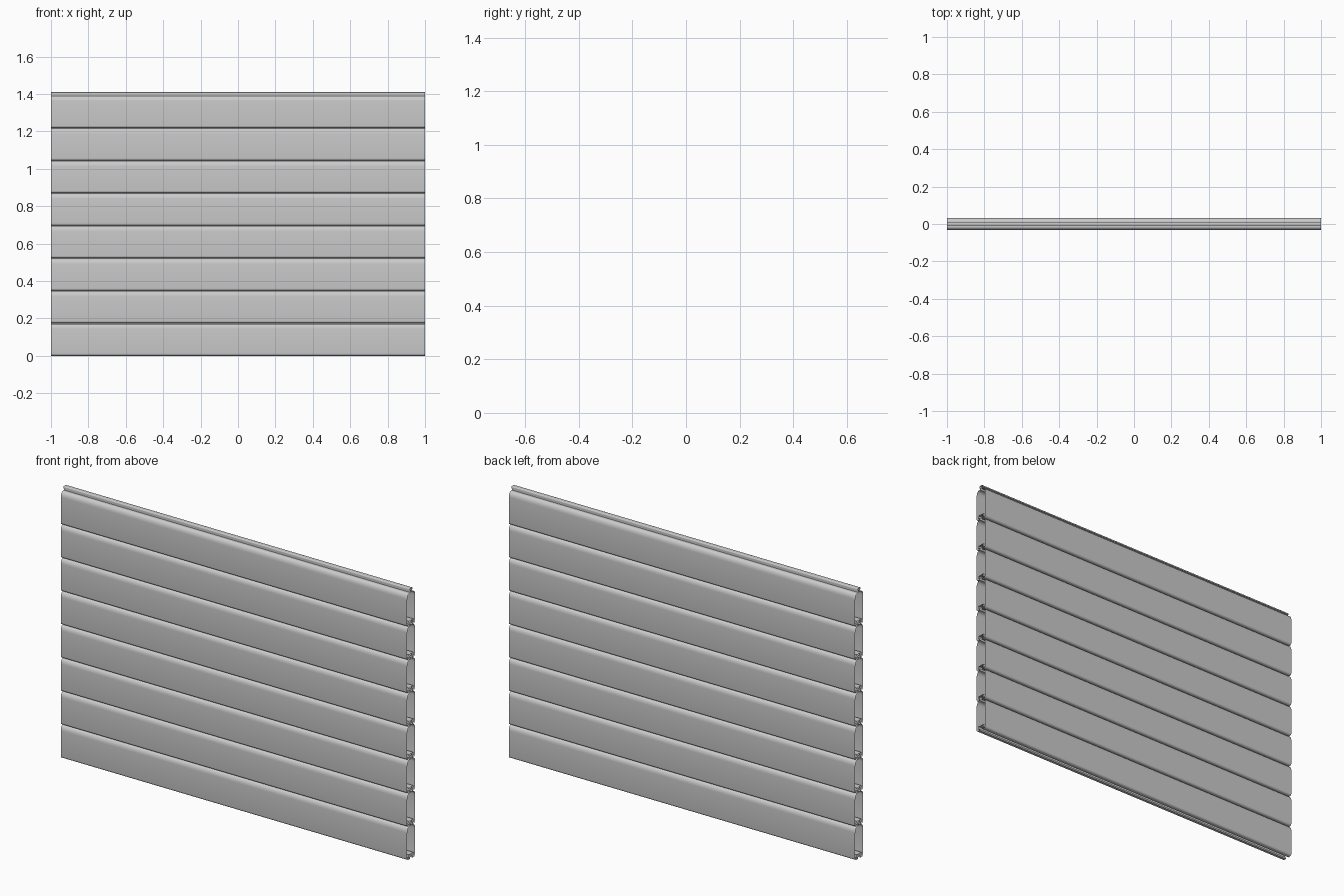
import bpy, bmesh, math

if "Cube" in bpy.data.objects:
    bpy.data.objects.remove(bpy.data.objects["Cube"])

HALF_LEN, PITCH, COUNT = 1.0, 0.174, 8


def arc(cy, cz, ry, rz, a0, a1, n):
    """Points on an elliptical arc, angles in degrees."""
    return [(cy + ry * math.cos(math.radians(a0 + (a1 - a0) * i / n)),
             cz + rz * math.sin(math.radians(a0 + (a1 - a0) * i / n)))
            for i in range(n + 1)]


# Half cross-section (y, z), from the channel roof round to the tongue top
half = [(0.018, 0.025), (0.018, 0.009), (0.010, 0.009), (0.010, 0.0)]
half += arc(0.021, 0.012, 0.012, 0.012, -90, 0, 5)       # rounded bottom edge
half += arc(0.015, 0.143, 0.018, 0.028, 0, 90, 8)        # rounded shoulder
half += [(0.007, 0.171), (0.007, 0.183), (0.012, 0.183)] # neck of the tongue
half += arc(0.008, 0.188, 0.004, 0.004, 0, 90, 3)        # tongue head
profile = half + [(-y, z) for y, z in reversed(half)]

# Open-ended hollow slat: the section swept along x without caps
bm = bmesh.new()
left = [bm.verts.new((-HALF_LEN, y, z)) for y, z in profile]
right = [bm.verts.new((HALF_LEN, y, z)) for y, z in profile]
n = len(profile)
for i in range(n):
    j = (i + 1) % n
    bm.faces.new((left[i], left[j], right[j], right[i]))
bm.normal_update()
# the shoulder must face outwards
side = max(bm.faces, key=lambda f: f.calc_area() if f.calc_center_median().y > 0.03 else 0)
if side.normal.y < 0:
    bmesh.ops.reverse_faces(bm, faces=bm.faces[:])
mesh = bpy.data.meshes.new("slat")
bm.to_mesh(mesh)
bm.free()

# Stack of interlocking slats
for k in range(COUNT):
    slat = bpy.data.objects.new(f"slat_{k + 1}", mesh)
    slat.location.z = k * PITCH
    bpy.context.collection.objects.link(slat)
    slat.select_set(True)
    bpy.context.view_layer.objects.active = slat
bpy.ops.object.shade_smooth_by_angle(angle=math.radians(35))
